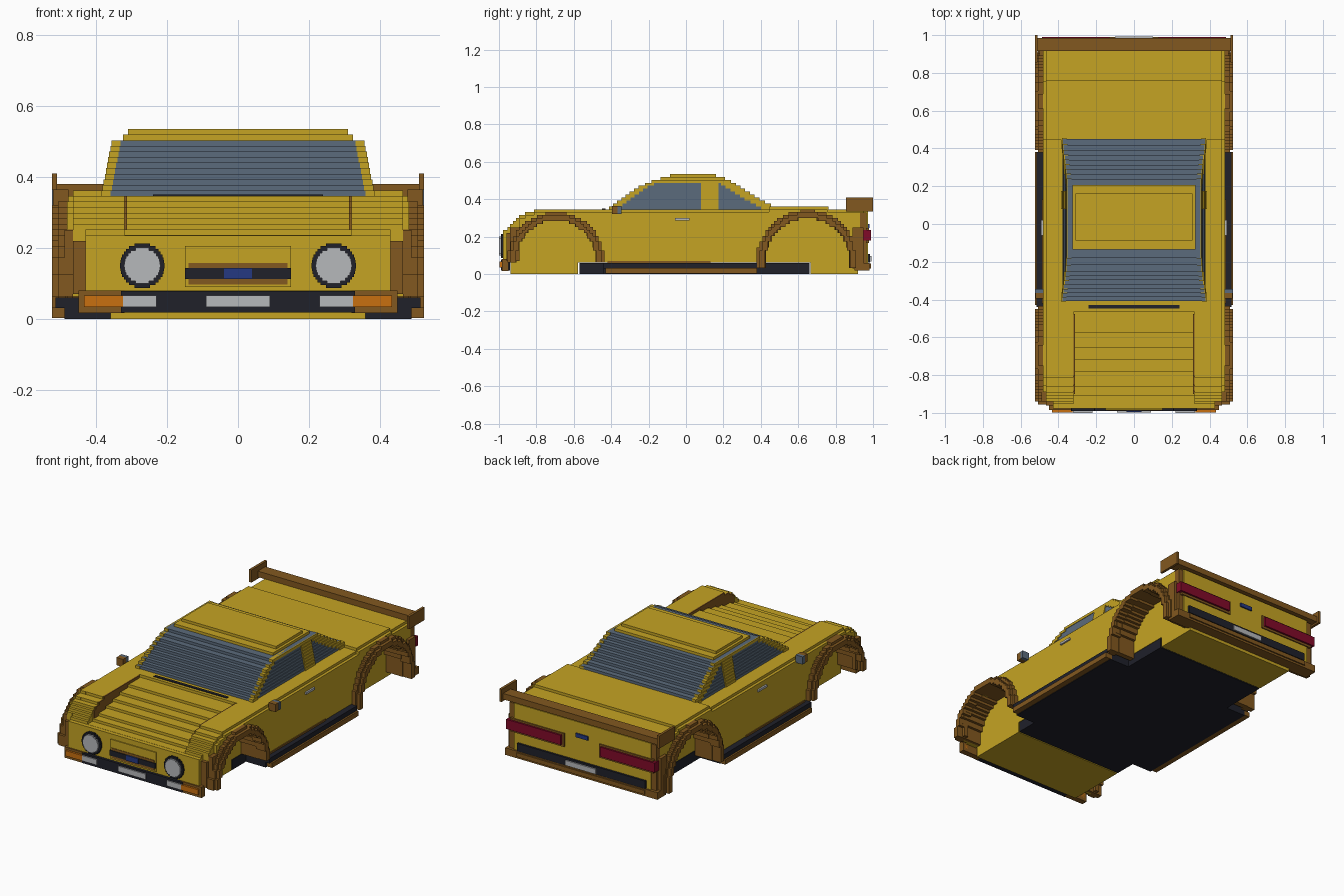
import bpy, bmesh, math

if "Cube" in bpy.data.objects:
    bpy.data.objects.remove(bpy.data.objects["Cube"])

U = 0.535 / 34  # block size


def material(name, rgb):
    m = bpy.data.materials.new(name)
    m.use_nodes = True
    m.diffuse_color = (*rgb, 1)
    m.node_tree.nodes["Principled BSDF"].inputs["Base Color"].default_value = (*rgb, 1)
    return m


YELLOW = material("yellow paint", (0.56, 0.37, 0.017))
BROWN = material("brown trim", (0.225, 0.098, 0.014))
GLASS = material("slate glass", (0.105, 0.146, 0.20))
BLACK = material("black plastic", (0.014, 0.015, 0.023))
SILVER = material("light grey", (0.47, 0.48, 0.50))
BLUE = material("blue badge", (0.018, 0.04, 0.22))
RED = material("red lamp", (0.22, 0.003, 0.022))
ORANGE = material("orange lamp", (0.58, 0.16, 0.005))


def part(name, mat, boxes, mirror=False):
    """One object made of axis-aligned boxes (x0, x1, y0, y1, z0, z1)."""
    bm = bmesh.new()
    todo = list(boxes)
    if mirror:
        todo += [(-b[1], -b[0], *b[2:]) for b in boxes]
    for x0, x1, y0, y1, z0, z1 in todo:
        vs = bmesh.ops.create_cube(bm, size=1)["verts"]
        for v in vs:
            v.co = ((x0 + x1) / 2 + v.co.x * (x1 - x0),
                    (y0 + y1) / 2 + v.co.y * (y1 - y0),
                    (z0 + z1) / 2 + v.co.z * (z1 - z0))
    me = bpy.data.meshes.new(name)
    bm.to_mesh(me)
    bm.free()
    me.materials.append(mat)
    ob = bpy.data.objects.new(name, me)
    bpy.context.collection.objects.link(ob)
    return ob


def lerp(points, t):
    if t <= points[0][0]:
        return points[0][1]
    for (a, va), (b, vb) in zip(points, points[1:]):
        if t <= b:
            return va + (vb - va) * (t - a) / (b - a)
    return points[-1][1]


def snap(v):
    return round(v / U) * U


def columns(x0, x1, y0, y1, bottom, top):
    """Stepped boxes along y; neighbouring columns of equal height are merged."""
    n = max(1, round((y1 - y0) / U))
    d = (y1 - y0) / n
    out = []
    for i in range(n):
        a = y0 + i * d
        lo, hi = snap(bottom(a + d / 2)), snap(top(a + d / 2))
        if hi <= lo:
            continue
        if out and out[-1][4:] == (lo, hi) and abs(out[-1][3] - a) < 1e-6:
            out[-1] = (*out[-1][:3], a + d, lo, hi)
        else:
            out.append((x0, x1, a, a + d, lo, hi))
    return out


# Wheel arches: (centre y, centre z, outer radius, flare foot height)
ARCHES = [(-0.695, 0.07, 0.26, 0.06), (0.65, 0.07, 0.272, 0.03)]


def arch(y, shrink):
    for cy, cz, r, _ in ARCHES:
        if abs(y - cy) < r - shrink:
            return cz + math.sqrt((r - shrink) ** 2 - (y - cy) ** 2)
    return 0.06 if y < 0.8 else 0.03


FENDER = [(-0.98, 0.21), (-0.955, 0.235), (-0.92, 0.28), (-0.89, 0.305),
          (-0.83, 0.335), (-0.79, 0.346), (0.44, 0.346), (0.45, 0.36), (0.75, 0.36),
          (0.76, 0.346), (0.96, 0.346)]
HOOD = [(-0.98, 0.22), (-0.91, 0.245), (-0.9, 0.25), (-0.81, 0.27), (-0.75, 0.285),
        (-0.65, 0.31), (-0.57, 0.325), (-0.46, 0.34), (-0.45, 0.346), (0.44, 0.346),
        (0.45, 0.36), (0.75, 0.36), (0.76, 0.346), (0.95, 0.346)]
fender = lambda y: lerp(FENDER, y)
hood = lambda y: lerp(HOOD, y)
under = lambda y: 0.06 if -0.57 < y < 0.66 else (0.08 if y < -0.94 or y > 0.92 else 0)

# Main body and the fenders with open wheel wells
part("body_centre", YELLOW, columns(-0.32, 0.32, -0.97, 0.95, under, hood))
part("body_inner_side", YELLOW, columns(0.32, 0.36, -0.97, 0.95, under, fender), True)
part("fender_inner", YELLOW, columns(0.36, 0.43, -0.97, 0.95, lambda y: arch(y, 0.03), fender), True)
part("fender_side", YELLOW,
     columns(0.43, 0.465, -0.94, 0.95, lambda y: arch(y, 0.03), fender)
     + columns(0.465, 0.482, -0.89, 0.93, lambda y: arch(y, 0.03), lambda y: fender(y) - U), True)

# Flares, two steps deep, with a lining across each well
flares, lining = [], []
for cy, cz, r, foot in ARCHES:
    def ring(shrink, cy=cy, cz=cz, r=r, foot=foot):
        return lambda y: cz + math.sqrt(max(0, (r - shrink) ** 2 - (y - cy) ** 2)) \
            if abs(y - cy) < r - shrink else (foot if shrink else cz)
    flares += columns(0.465, 0.508, cy - r, cy + r, ring(0.045), ring(0))
    q = r - 0.014
    flares += columns(0.465, 0.525, cy - q, cy + q, ring(0.045), ring(0.014))
    q = r - 0.018
    lining += columns(0.36, 0.47, cy - q, cy + q, ring(0.045), ring(0.018))
part("wheel_arch_flare", BROWN, flares, True)
part("wheel_well_lining", BROWN, lining, True)
part("front_corner_trim", BROWN, [
    (0.43, 0.465, -0.96, -0.92, 0.07, 0.22), (0.465, 0.49, -0.94, -0.89, 0.07, 0.25),
    (0.32, 0.45, -0.985, -0.95, 0.016, 0.08)], True)
part("rear_corner_trim", BROWN, [
    (0.465, 0.50, 0.89, 0.95, 0.03, 0.25), (0.45, 0.482, 0.93, 0.965, 0.03, 0.33)], True)

# Underside and sills
part("floor", BLACK, [(-0.36, 0.36, -0.57, 0.66, 0, 0.06), (-0.49, 0.49, -0.44, 0.38, 0, 0.06)])
part("sill", BLACK, [(0.48, 0.515, -0.44, 0.38, 0.03, 0.06)], True)
part("sill_lip", BROWN, [(0.48, 0.525, -0.43, 0.38, 0.003, 0.032),
                         (0.48, 0.487, -0.42, 0.13, 0.06, 0.07)], True)

# Hood seams and vent
part("hood_seam", BROWN, columns(0.313, 0.3205, -0.9, -0.46, hood, lambda y: fender(y) - 0.003), True)
part("hood_front_seam", BROWN, [(-0.32, 0.32, -0.905, -0.897, 0.235, 0.25)])
part("hood_vent", BLACK, [(-0.24, 0.24, -0.448, -0.43, 0.34, 0.350)])

# Cabin in stepped layers
FRONT = [(0.345, -0.42), (0.41, -0.33), (0.465, -0.25), (0.5, -0.17), (0.52, -0.11), (0.535, -0.06)]
BACK = [(0.345, 0.485), (0.36, 0.47), (0.4, 0.39), (0.45, 0.31), (0.5, 0.23), (0.52, 0.19), (0.535, 0.13)]
glass, frame, roof = [], [], []
for k in range(22, 34):
    z0, z1 = k * U, (k + 1) * U
    z = z0 + U * 0.5
    a, b = lerp(FRONT, z), lerp(BACK, z)
    w = 0.35 + (0.5 - z) * 0.2
    if k < 32:
        glass.append((-w, w, a, b, z0, z1))
        xs = (w - 0.02, w + 0.006)
        if k < 31:
            frame += [(*xs, a - 0.004, a + 0.045, z0, z1), (*xs, 0.08, 0.175, z0, z1),
                      (*xs, b - 0.075, b + 0.004, z0, z1)]
        else:
            frame.append((*xs, a - 0.004, b + 0.004, z0, z1))
    else:
        w = 0.325 if k == 32 else 0.31
        roof.append((-w, w, a, b, z0, z1))
part("cabin_glass", GLASS, glass)
part("window_frame", YELLOW, frame, True)
part("roof", YELLOW, roof)

# Mirrors and door handles
part("mirror_shell", BROWN, [(0.478, 0.522, -0.395, -0.365, 0.32, 0.365)], True)
part("mirror_glass", GLASS, [(0.478, 0.524, -0.365, -0.345, 0.32, 0.365)], True)
part("door_handle", SILVER, [(0.48, 0.492, -0.06, 0.02, 0.287, 0.3)], True)

# Nose: bumper, lamps and grille
part("nose_panel", YELLOW, [(-0.43, 0.43, -0.978, -0.95, 0.08, 0.235),
                            (-0.15, 0.15, -0.984, -0.95, 0.09, 0.205)])
part("front_bumper", BLACK, [(-0.33, 0.33, -0.99, -0.94, 0.018, 0.078)])
part("bumper_lights", SILVER, [(-0.09, 0.09, -0.997, -0.98, 0.034, 0.066),
                               (0.23, 0.325, -0.997, -0.98, 0.034, 0.066),
                               (-0.325, -0.23, -0.997, -0.98, 0.034, 0.066)])
part("turn_signal", ORANGE, [(0.325, 0.435, -0.997, -0.95, 0.034, 0.066)], True)


def disc(cx, cz, r, y0, y1):
    rows = round(2 * r / 0.0079)
    h = 2 * r / rows
    out = []
    for i in range(rows):
        z = -r + (i + 0.5) * h
        w = math.sqrt(r * r - z * z)
        out.append((cx - w, cx + w, y0, y1, cz + z - h / 2, cz + z + h / 2))
    return out


part("headlight_ring", BLACK, disc(0.27, 0.15, 0.063, -0.99, -0.96), True)
part("headlight_lens", SILVER, disc(0.27, 0.15, 0.051, -1.0, -0.98), True)
part("grille_frame", BROWN, [(-0.14, 0.14, -0.987, -0.97, 0.097, 0.157)])
part("grille", BLACK, [(-0.15, 0.15, -0.991, -0.97, 0.112, 0.143)])
part("front_badge", BLUE, [(-0.04, 0.04, -0.995, -0.98, 0.112, 0.143)])

# Tail: panel, lamps, bumper and wing
part("tail_panel", YELLOW, [(-0.45, 0.45, 0.93, 0.972, 0.06, 0.335)])
part("tail_lamp_frame", BROWN, [(0.115, 0.47, 0.94, 0.979, 0.165, 0.245)], True)
part("tail_lamp", RED, [(0.13, 0.488, 0.94, 0.99, 0.178, 0.235)], True)
part("rear_badge", BLUE, [(-0.04, 0.04, 0.96, 0.98, 0.245, 0.268)])
part("rear_bumper_bar", BLACK, [(-0.42, 0.42, 0.95, 0.984, 0.062, 0.108)])
part("rear_plate", SILVER, [(-0.1, 0.1, 0.96, 0.992, 0.066, 0.096)])
part("rear_bumper", BROWN, [(-0.5, 0.5, 0.9, 0.982, 0.018, 0.06),
                            (-0.42, 0.42, 0.96, 0.99, 0.03, 0.055)])
part("wing_blade", BROWN, [(-0.52, 0.52, 0.915, 0.985, 0.345, 0.38)])
part("wing_end_plate", BROWN, [(0.51, 0.525, 0.855, 1.0, 0.335, 0.41)], True)
